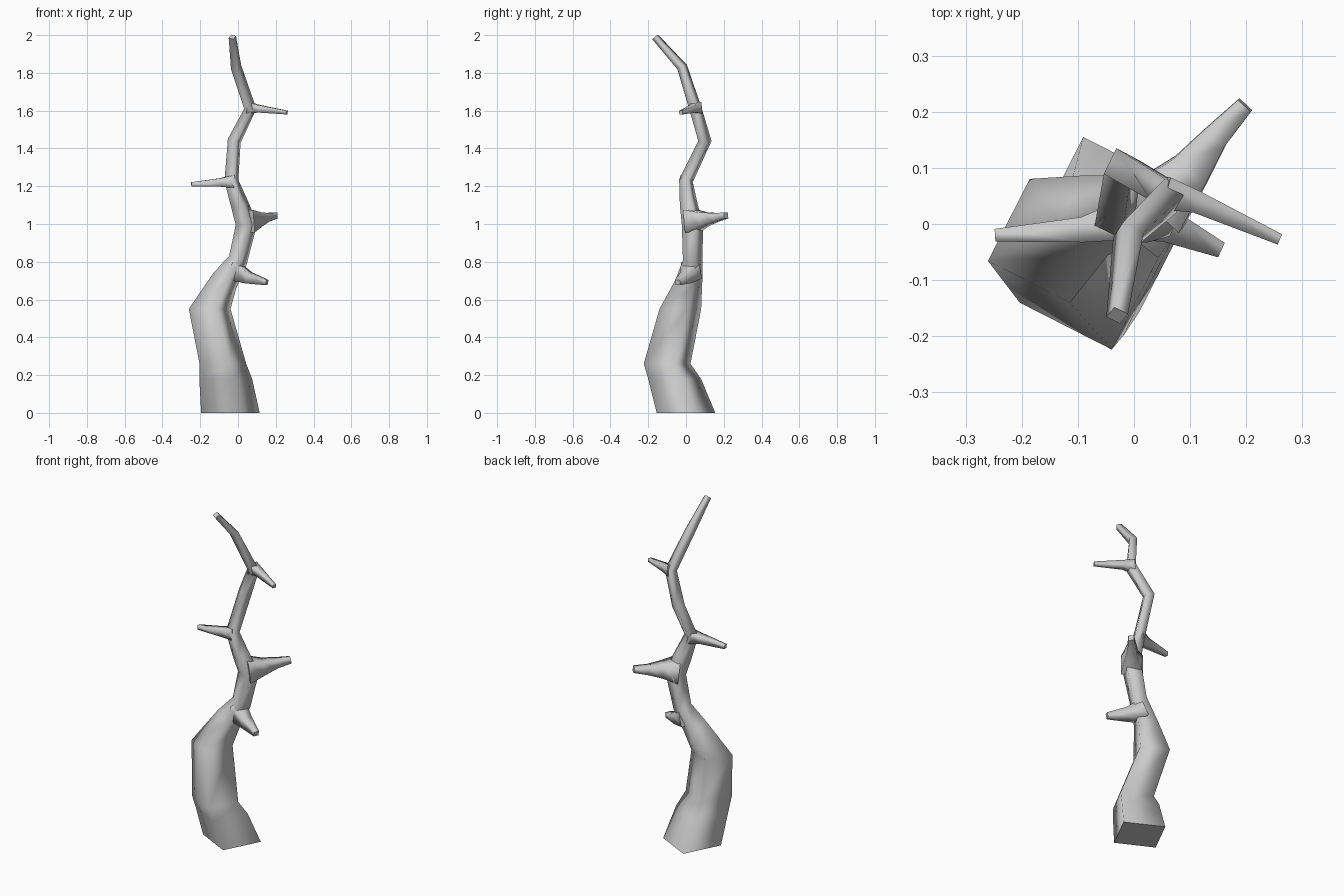
import bpy, bmesh, math
from mathutils import Vector

if "Cube" in bpy.data.objects:
    bpy.data.objects.remove(bpy.data.objects["Cube"])


def limb(name, stations, spin=18, flat=0):
    """Four-sided tapering limb. Stations are (x, y, z, radius); the first `flat` rings stay level."""
    bm = bmesh.new()
    pts = [Vector(s[:3]) for s in stations]
    rings = []
    for i, p in enumerate(pts):
        a, b = pts[max(i - 1, 0)], pts[min(i + 1, len(pts) - 1)]
        ends = [d.normalized() for d in (p - a, b - p) if d.length > 0]
        t = Vector((0, 0, 1)) if i < flat else sum(ends, Vector()).normalized()
        s = math.radians(spin)
        u = Vector((math.cos(s), math.sin(s), 0))
        if abs(t.z) < 0.6:                       # sideways limbs: measure from vertical
            side = t.cross(Vector((0, 0, 1))).normalized()
            u = side * math.cos(math.pi / 4) + Vector((0, 0, 1)) * math.sin(math.pi / 4)
        u = (u - t * u.dot(t)).normalized()
        v = t.cross(u)
        r = stations[i][3]
        rings.append([bm.verts.new(p + r * (u * math.cos(k * math.pi / 2) + v * math.sin(k * math.pi / 2)))
                      for k in range(4)])
    for lo, hi in zip(rings, rings[1:]):
        for k in range(4):
            n = (k + 1) % 4
            bm.faces.new((lo[k], lo[n], hi[n], hi[k]))
    bm.faces.new(rings[0][::-1])
    bm.faces.new(rings[-1])
    bmesh.ops.recalc_face_normals(bm, faces=bm.faces)
    for f in bm.faces:
        f.smooth = True
    for ring in (rings[0], rings[-1]):           # crisp cut ends
        for k in range(4):
            bm.edges.get((ring[k], ring[(k + 1) % 4])).smooth = False
    me = bpy.data.meshes.new(name)
    bm.to_mesh(me)
    bm.free()
    ob = bpy.data.objects.new(name, me)
    bpy.context.collection.objects.link(ob)
    return ob


# Crooked trunk, thick at the foot and thin at the tip
limb("trunk", [
    (-0.04, 0.00, 0.00, 0.163),
    (-0.065, -0.06, 0.18, 0.147),
    (-0.08, -0.10, 0.26, 0.130),
    (-0.15, -0.03, 0.55, 0.116),
    (-0.07, 0.015, 0.70, 0.075),
    (0.00, 0.035, 0.81, 0.054),
    (0.045, 0.035, 1.00, 0.060),
    (0.01, 0.015, 1.10, 0.050),
    (-0.035, 0.00, 1.23, 0.039),
    (-0.02, 0.10, 1.44, 0.037),
    (0.065, 0.05, 1.61, 0.034),
    (-0.01, -0.02, 1.83, 0.029),
    (-0.03, -0.163, 1.99, 0.020),
], flat=4)

# Short side branches, flared where they leave the trunk
limb("branch_low", [(-0.03, 0.03, 0.755, 0.07), (0.055, 0.00, 0.715, 0.042), (0.153, -0.045, 0.69, 0.020)])
limb("branch_middle", [(0.04, 0.03, 1.015, 0.085), (0.10, 0.095, 1.025, 0.052),
                       (0.145, 0.155, 1.035, 0.033), (0.198, 0.212, 1.045, 0.022)])
limb("branch_left", [(-0.025, 0.005, 1.225, 0.048), (-0.09, -0.01, 1.22, 0.032), (-0.247, -0.02, 1.21, 0.016)])
limb("branch_high", [(0.055, 0.055, 1.615, 0.042), (0.11, 0.04, 1.61, 0.028), (0.259, -0.027, 1.59, 0.014)])
